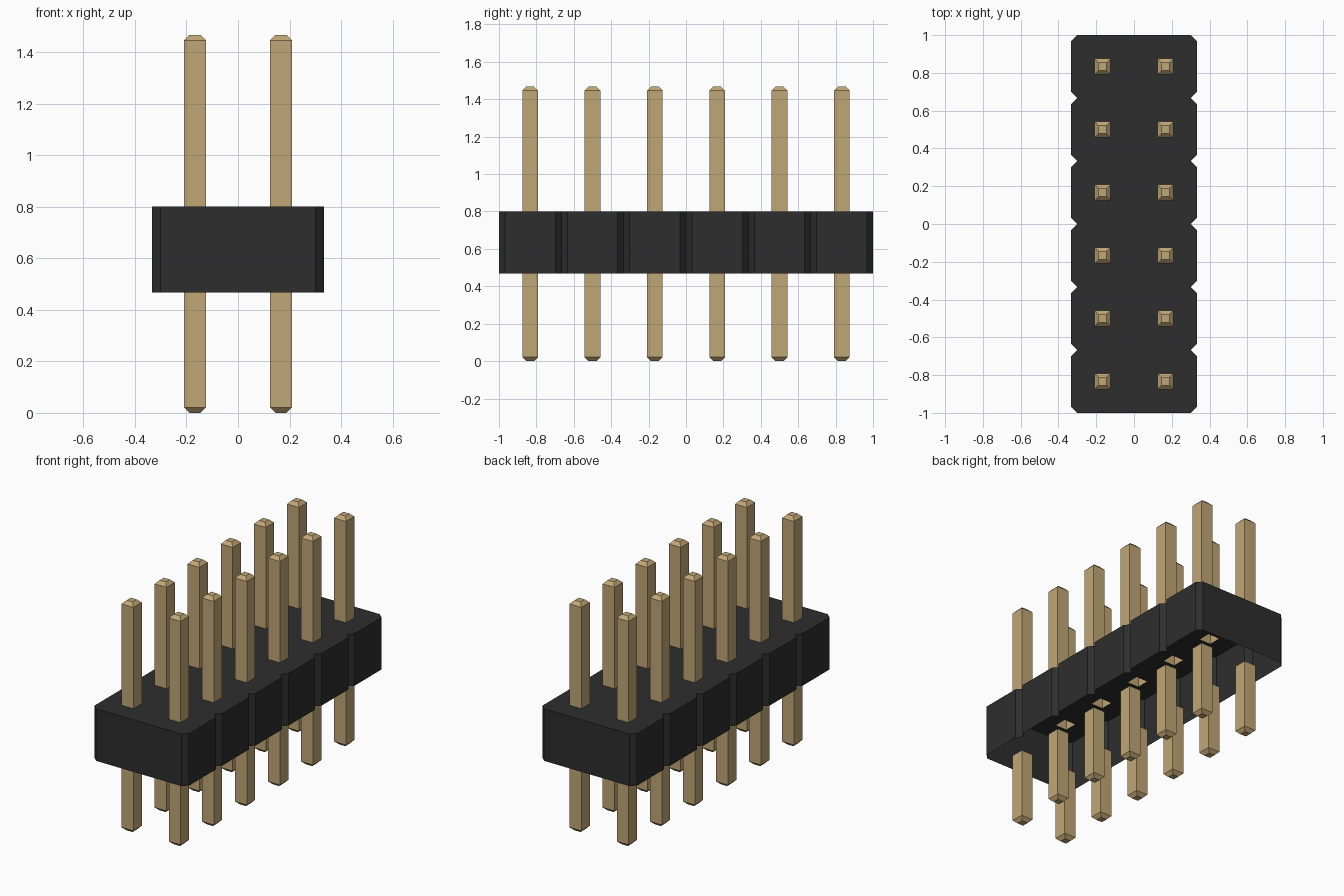
import bpy
import bmesh

ROWS = 6
PITCH = 2 / ROWS
HALF_X = PITCH            # housing half width
CUT = 0.032               # corner chamfer and notch size
Z_LOW, Z_HIGH, Z_TIP = 0.468, 0.8, 1.467
PIN, TIP = 0.042, 0.021   # pin half width, tip half width

if "Cube" in bpy.data.objects:
    bpy.data.objects.remove(bpy.data.objects["Cube"], do_unlink=True)


def make_material(name, colour):
    mat = bpy.data.materials.new(name)
    mat.use_nodes = True
    mat.diffuse_color = (*colour, 1)
    bsdf = next(n for n in mat.node_tree.nodes if n.type == 'BSDF_PRINCIPLED')
    bsdf.inputs["Base Color"].default_value = (*colour, 1)
    return mat


black = make_material("black plastic", (0.027, 0.027, 0.027))
gold = make_material("pin gold", (0.53, 0.385, 0.18))


def finish(bm, name, mat):
    mesh = bpy.data.meshes.new(name)
    bm.to_mesh(mesh)
    bm.free()
    mesh.materials.append(mat)
    return mesh


def place(name, mesh, location=(0, 0, 0)):
    obj = bpy.data.objects.new(name, mesh)
    obj.location = location
    bpy.context.collection.objects.link(obj)


def ring(bm, points, z):
    verts = [bm.verts.new((x, y, z)) for x, y in points]
    edges = [bm.edges.new((v, verts[i - 1])) for i, v in enumerate(verts)]
    return verts, edges


def bridge(bm, a, b):
    for i in range(len(a)):
        bm.faces.new((a[i - 1], a[i], b[i], b[i - 1]))


def square(half, x=0, y=0):
    return [(x + sx * half, y + sy * half)
            for sx, sy in ((-1, -1), (1, -1), (1, 1), (-1, 1))]


pin_spots = [(x, -1 + PITCH * (i + 0.5))
             for i in range(ROWS) for x in (-PITCH / 2, PITCH / 2)]

# Housing outline: each cell has chamfered corners, so neighbours form V notches
side = []
for i in range(ROWS):
    y0, y1 = -1 + i * PITCH, -1 + (i + 1) * PITCH
    side += [(HALF_X - CUT, y0), (HALF_X, y0 + CUT), (HALF_X, y1 - CUT)]
side.append((HALF_X - CUT, 1))
outline = side + [(-x, -y) for x, y in side]

# Housing: open underneath, with a square hole in its top for every pin
bm = bmesh.new()
top, top_edges = ring(bm, outline, Z_HIGH)
for x, y in pin_spots:
    top_edges += ring(bm, square(PIN, x, y), Z_HIGH)[1]
bmesh.ops.triangle_fill(bm, edges=top_edges, use_beauty=True, normal=(0, 0, 1))
for face in bm.faces:
    face.normal_update()
    if face.normal.z < 0:
        face.normal_flip()
bottom, _ = ring(bm, outline, Z_LOW)
bridge(bm, bottom, top)
bmesh.ops.dissolve_limit(bm, angle_limit=0.01, verts=bm.verts[:], edges=bm.edges[:])
place("housing", finish(bm, "housing", black))


# Pins: open tubes with a tapered, closed tip
def pin_mesh(name, z_base, z_tip):
    bm = bmesh.new()
    taper = TIP if z_tip > z_base else -TIP
    base, _ = ring(bm, square(PIN), z_base)
    shoulder, _ = ring(bm, square(PIN), z_tip - taper)
    end, _ = ring(bm, square(TIP), z_tip)
    bridge(bm, base, shoulder)
    bridge(bm, shoulder, end)
    bm.faces.new(end)
    if z_tip < z_base:
        bmesh.ops.reverse_faces(bm, faces=bm.faces[:])
    return finish(bm, name, gold)


upper = pin_mesh("upper_pin", Z_HIGH, Z_TIP)
lower = pin_mesh("lower_pin", Z_LOW, 0)
for x, y in pin_spots:
    place("upper_pin", upper, (x, y, 0))
    place("lower_pin", lower, (x, y, 0))
